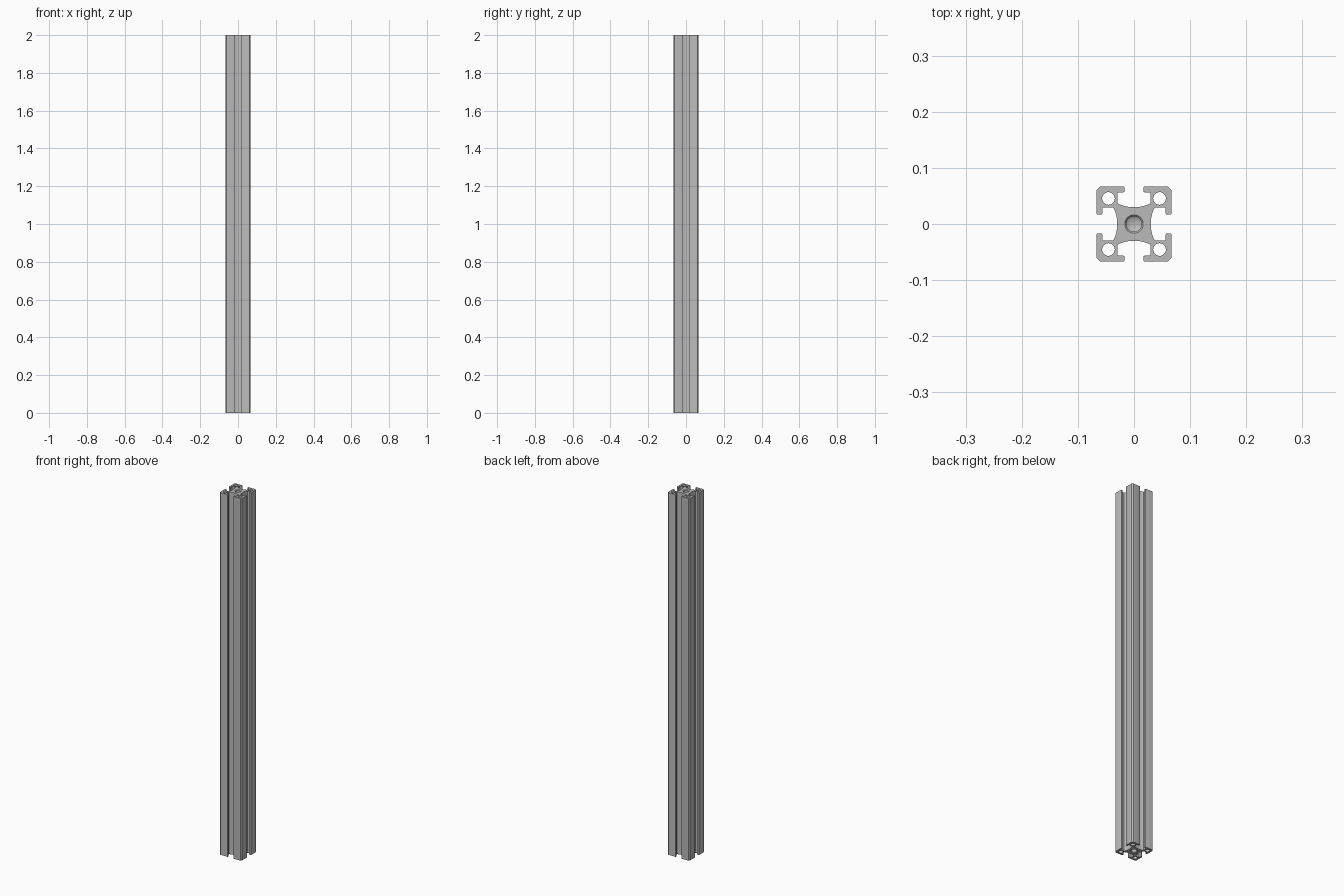
import bpy, bmesh, math

if "Cube" in bpy.data.objects:
    bpy.data.objects.remove(bpy.data.objects["Cube"])

LENGTH = 2.0
HALF = 0.0667          # half width of the square section
HOLE_AT, HOLE_R = 0.0455, 0.0113

# One eighth of the section: slot floor, slot wall, lip, outer face to corner
EIGHTH = [(0, .0300), (.006, .0302), (.012, .0309), (.018, .0322),
          (.024, .0342), (.0295, .0370), (.0295, .0565), (.0190, .0565),
          (.0172, .0575), (.0165, .0595), (.0165, .0640), (.0172, .0660),
          (.0190, HALF), (.0605, HALF)]


def section():
    """Mirror the eighth over the diagonal, then repeat it four times."""
    quarter = EIGHTH + [(y, x) for x, y in reversed(EIGHTH[1:])]
    pts = []
    for _ in range(4):
        pts += quarter
        quarter = [(y, -x) for x, y in quarter]
    return pts


def circle(cx, cy, r, n=32):
    return [(cx + r * math.cos(2 * math.pi * i / n),
             cy + r * math.sin(2 * math.pi * i / n)) for i in range(n)]


def add_ring(bm, pts, z):
    return [bm.verts.new((x, y, z)) for x, y in pts]


def join_rings(bm, a, b):
    n = len(a)
    for i in range(n):
        j = (i + 1) % n
        bm.faces.new((a[i], a[j], b[j], b[i]))


bm = bmesh.new()

# Outer section and four corner channels run the full length
loops = [section()] + [circle(sx * HOLE_AT, sy * HOLE_AT, HOLE_R)
                       for sx in (-1, 1) for sy in (-1, 1)]
ends = [[add_ring(bm, p, z) for p in loops] for z in (0, LENGTH)]
for low, high in zip(*ends):
    join_rings(bm, low, high)

# Chamfered, drilled centre bore with a conical bottom at each end
BORE = [(.0165, 0), (.0135, .003), (.0135, .10)]
for z, inward, end in ((0, 1, ends[0]), (LENGTH, -1, ends[1])):
    rings = [add_ring(bm, circle(0, 0, r), z + inward * d) for r, d in BORE]
    for a, b in zip(rings, rings[1:]):
        join_rings(bm, a, b)
    tip = bm.verts.new((0, 0, z + inward * .108))
    last = rings[-1]
    for i in range(len(last)):
        bm.faces.new((last[i], last[(i + 1) % len(last)], tip))
    # End face, filled around all the holes
    edges = []
    for ring in end + [rings[0]]:
        edges += [bm.edges.get((ring[i - 1], ring[i])) for i in range(len(ring))]
    bmesh.ops.triangle_fill(bm, edges=edges, use_beauty=True, normal=(0, 0, -inward))

bmesh.ops.recalc_face_normals(bm, faces=bm.faces[:])
mesh = bpy.data.meshes.new("slotted_rail")
bm.to_mesh(mesh)
bm.free()

rail = bpy.data.objects.new("slotted_rail", mesh)
bpy.context.collection.objects.link(rail)

aluminium = bpy.data.materials.new("aluminium_grey")
aluminium.diffuse_color = (0.5, 0.5, 0.5, 1)
aluminium.use_nodes = True
aluminium.node_tree.nodes["Principled BSDF"].inputs["Base Color"].default_value = aluminium.diffuse_color
mesh.materials.append(aluminium)

bpy.context.view_layer.objects.active = rail
rail.select_set(True)
bpy.ops.object.shade_smooth_by_angle(angle=math.radians(30))
